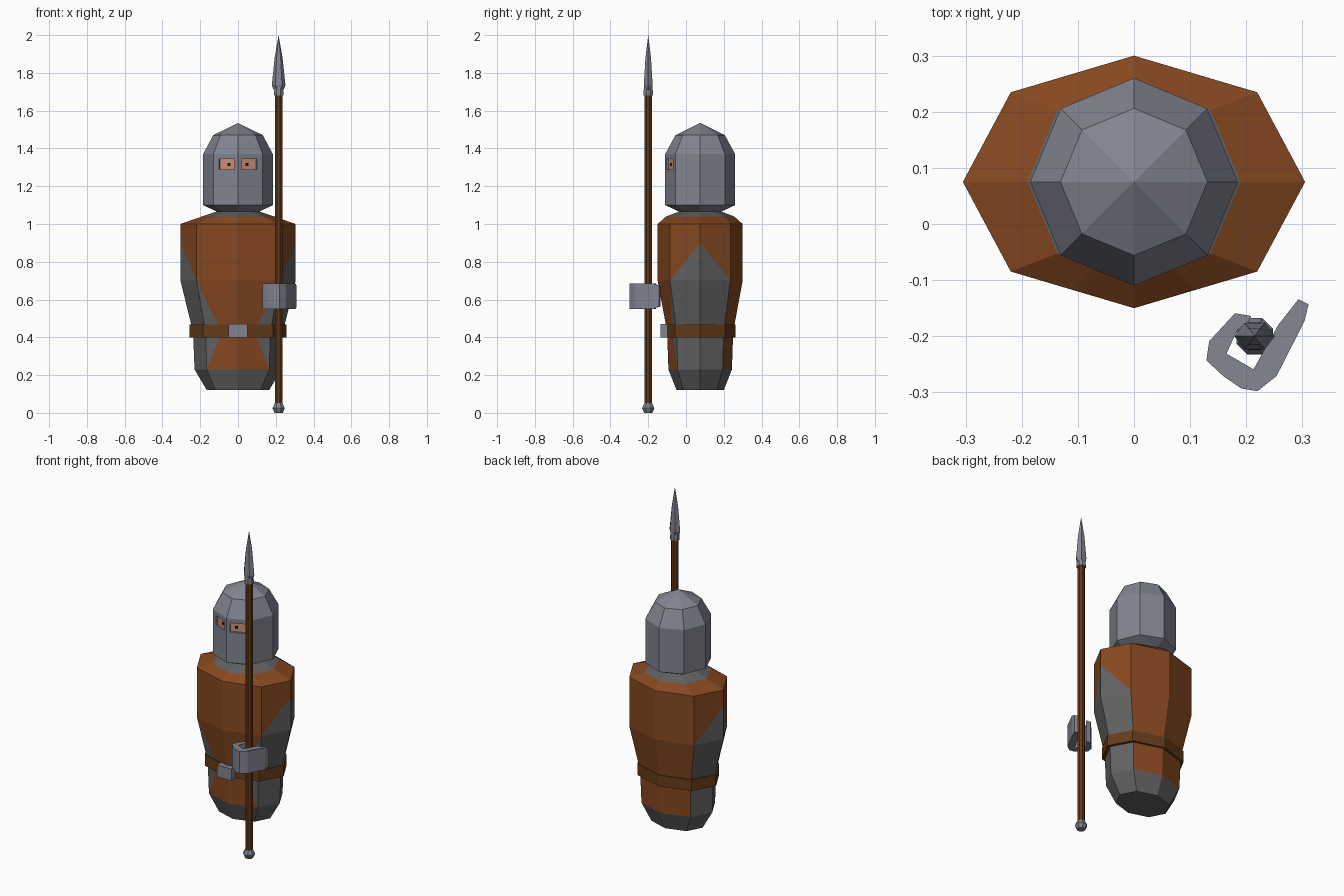
import bpy, bmesh
from math import cos, sin, pi, radians, tan

if "Cube" in bpy.data.objects:
    bpy.data.objects.remove(bpy.data.objects["Cube"])

CY = 0.075  # depth of the body axis


def material(name, rgb):
    m = bpy.data.materials.new(name)
    m.diffuse_color = (*rgb, 1)
    m.use_nodes = True
    m.node_tree.nodes["Principled BSDF"].inputs["Base Color"].default_value = m.diffuse_color
    return m


steel = material("steel", (0.22, 0.23, 0.28))
mail = material("dark_mail", (0.12, 0.12, 0.12))
cloth = material("orange_cloth", (0.24, 0.065, 0.014))
leather = material("leather", (0.13, 0.045, 0.01))
wood = material("wood", (0.13, 0.04, 0.008))
skin = material("skin", (0.6, 0.27, 0.18))
black = material("black", (0.01, 0.01, 0.01))


def finish(name, bm, *mats):
    bmesh.ops.recalc_face_normals(bm, faces=bm.faces)
    me = bpy.data.meshes.new(name)
    bm.to_mesh(me)
    bm.free()
    for m in mats:
        me.materials.append(m)
    ob = bpy.data.objects.new(name, me)
    bpy.context.collection.objects.link(ob)
    return ob


def loft(name, rings, n, mat, x=0, y=0, turn=0):
    """Stack of n-sided rings (rx, ry, z); ends are capped, zero radius is a point."""
    bm = bmesh.new()
    prev = None
    for rx, ry, z in rings:
        ring = [bm.verts.new((x + rx * cos(turn + 2 * pi * i / n),
                              y + ry * sin(turn + 2 * pi * i / n), z)) for i in range(n)]
        if prev:
            for i in range(n):
                j = (i + 1) % n
                bm.faces.new((prev[i], prev[j], ring[j], ring[i]))
        else:
            bm.faces.new(ring)
        prev = ring
    bm.faces.new(prev)
    bmesh.ops.remove_doubles(bm, verts=bm.verts, dist=1e-4)
    return finish(name, bm, mat)


def box(name, size, loc, mat, turn=0):
    bm = bmesh.new()
    bmesh.ops.create_cube(bm, size=1)
    bmesh.ops.scale(bm, vec=size, verts=bm.verts)
    ob = finish(name, bm, mat)
    ob.location = loc
    ob.rotation_euler.z = turn
    return ob


# Body: octagon rings with extra columns in the front for the tabard edge
COLS = [(1, 0), (.72, -.71), (.36, -.855), (0, -1), (-.36, -.855), (-.72, -.71),
        (-1, 0), (-.72, .71), (0, 1), (.72, .71)]
RINGS = [(.10, .10, 1.07), (.19, .18, 1.04), (.305, .225, 1.0), (.305, .225, .9),
         (.305, .225, .70), (.238, .175, .43), (.23, .168, .23), (.165, .125, .12)]
bm = bmesh.new()
grid = [[bm.verts.new((cx * rx, CY + cy * ry, z)) for cx, cy in COLS] for rx, ry, z in RINGS]


def face(vs, grey):
    bm.faces.new(vs).material_index = int(grey)


for r in range(len(RINGS) - 1):
    for i in range(10):
        j = (i + 1) % 10
        a, b, c, d = grid[r][i], grid[r][j], grid[r + 1][j], grid[r + 1][i]
        side, pinch = i in (0, 5, 6, 9), i in (1, 4)
        if (r == 3 and side) or (r == 4 and pinch):
            if i in (0, 6, 1):
                face((a, c, d), True)
                face((a, b, c), False)
            else:
                face((b, c, d), True)
                face((a, b, d), False)
        elif r == 5 and i == 1:
            face((a, b, d), True)
            face((b, c, d), False)
        elif r == 5 and i == 4:
            face((a, b, c), True)
            face((a, c, d), False)
        else:
            face((a, b, c, d), r in (0, 6) or (side and r >= 4))
face(grid[0], True)
face(grid[-1], True)
finish("body", bm, cloth, mail)

# Belt and buckle
bm = bmesh.new()
OCT = [c for c in COLS if abs(c[0]) != .36]
loops = [[bm.verts.new((cx * rx, CY + cy * ry, z)) for cx, cy in OCT]
         for rx, ry, z in [(.256, .187, .40), (.256, .187, .468), (.225, .16, .468), (.225, .16, .40)]]
for k in range(4):
    p, q = loops[k], loops[(k + 1) % 4]
    for i in range(8):
        j = (i + 1) % 8
        bm.faces.new((p[i], p[j], q[j], q[i]))
finish("belt", bm, leather)
box("buckle", (.10, .04, .072), (0, -.114, .434), steel)

# Helmet with two eye slots
helmet = loft("helmet", [(.10, .10, 1.06), (.185, .185, 1.10), (.185, .185, 1.37),
                         (.131, .131, 1.47), (0, 0, 1.535)], 8, steel, 0, CY)
for s, side in ((1, "right"), (-1, "left")):
    ang = s * radians(22.5)

    def on_face(x, depth):
        return (s * (x - depth * sin(abs(ang))), -.11 + x * tan(abs(ang)) + depth * cos(ang), 1.316)

    cutter = box(side + "_slot_cutter", (.09, .04, .056), on_face(.06, 0), steel, ang)
    cutter.hide_render = True
    cutter.hide_viewport = True
    cut = helmet.modifiers.new(side + "_slot", "BOOLEAN")
    cut.operation = "DIFFERENCE"
    cut.solver = "EXACT"
    cut.object = cutter
    box(side + "_eye_skin", (.088, .014, .054), on_face(.06, .018), skin, ang)
    box(side + "_pupil", (.016, .006, .016), on_face(.05, .011), black, ang)

# Spear
SX, SY = .215, -.20
loft("spear_shaft", [(.021, .021, .03), (.021, .021, 1.69)], 8, wood, SX, SY, pi / 8)
loft("spear_butt", [(.024, .024, 0), (.035, .035, .025), (.022, .022, .052)], 8, steel, SX, SY, pi / 8)
loft("spear_socket", [(.027, .027, 1.68), (.027, .027, 1.70), (.022, .022, 1.74)], 8, steel, SX, SY, pi / 8)
loft("spear_blade", [(.022, .02, 1.70), (.036, .027, 1.735), (.021, .017, 1.88), (0, 0, 2.0)],
     6, steel, SX, SY)

# Gauntlet wrapped around the shaft
OUTLINE = [(.129, -.243), (.134, -.209), (.180, -.159), (.209, -.164), (.205, -.172), (.184, -.189),
           (.165, -.231), (.213, -.259), (.248, -.196), (.257, -.180), (.293, -.134), (.311, -.143),
           (.304, -.173), (.254, -.271), (.220, -.298), (.191, -.293), (.159, -.271)]
bm = bmesh.new()
low, high = [[bm.verts.new((x, y, z + (t if y > -.16 and x > .28 else 0))) for x, y in OUTLINE]
             for z, t in ((.55, .014), (.685, -.014))]
bm.faces.new(low)
bm.faces.new(high)
for i in range(len(OUTLINE)):
    j = (i + 1) % len(OUTLINE)
    bm.faces.new((low[i], low[j], high[j], high[i]))
finish("gauntlet", bm, steel)
